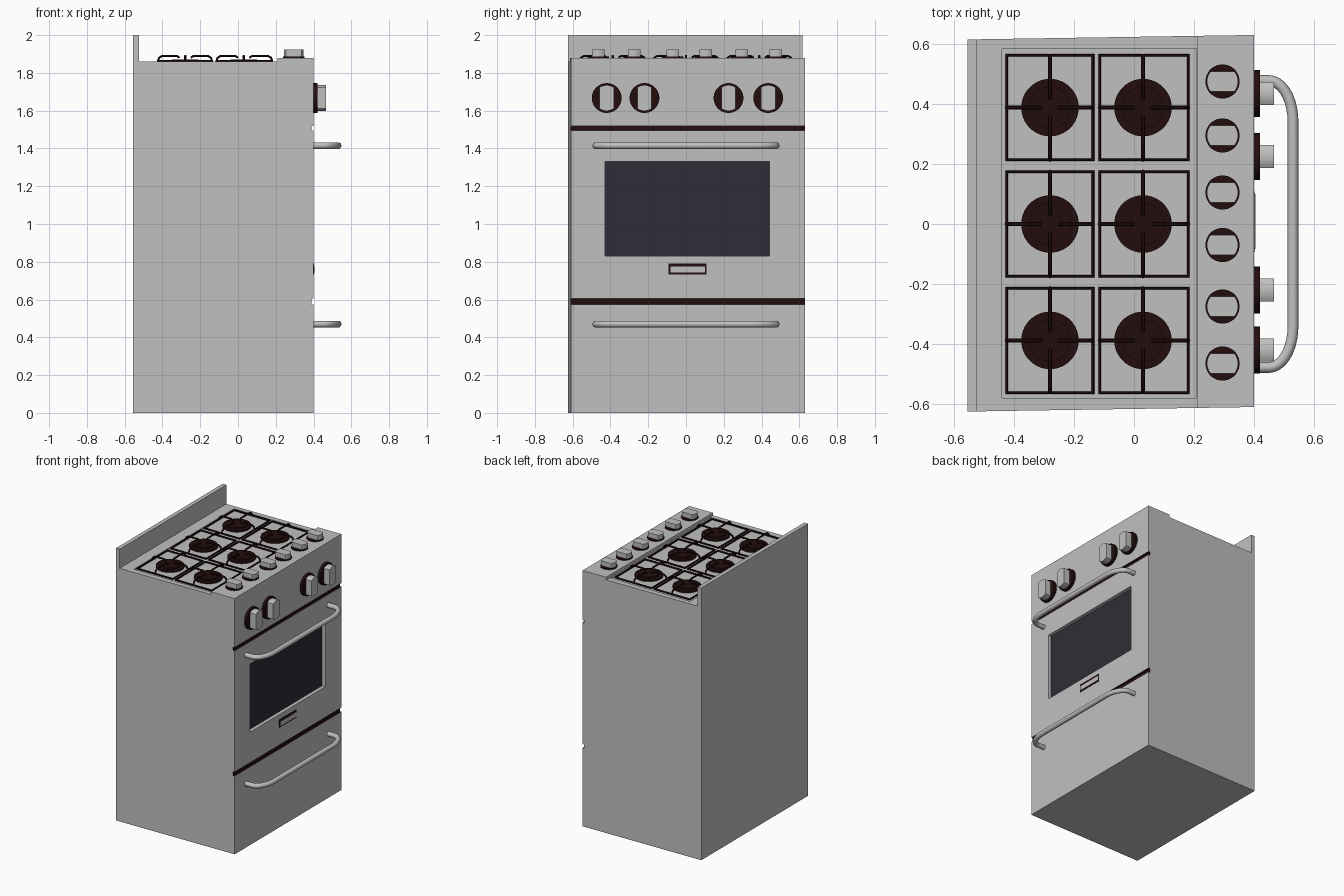
import bpy, bmesh, math
from mathutils import Matrix, Vector

cube = bpy.data.objects.get("Cube")
if cube:
    bpy.data.objects.remove(cube)


def material(name, rgb):
    m = bpy.data.materials.new(name)
    m.use_nodes = True
    m.diffuse_color = (*rgb, 1)
    m.node_tree.nodes["Principled BSDF"].inputs["Base Color"].default_value = (*rgb, 1)
    return m


STEEL = material("brushed steel", (0.53, 0.53, 0.53))
DARK = material("dark iron", (0.017, 0.004, 0.004))
GLASS = material("tinted glass", (0.027, 0.027, 0.038))


def finish(name, bm, *mats):
    bmesh.ops.recalc_face_normals(bm, faces=bm.faces)
    mesh = bpy.data.meshes.new(name)
    bm.to_mesh(mesh)
    bm.free()
    ob = bpy.data.objects.new(name, mesh)
    bpy.context.collection.objects.link(ob)
    for m in mats:
        mesh.materials.append(m)
    return ob


def activate(ob):
    bpy.ops.object.select_all(action='DESELECT')
    ob.select_set(True)
    bpy.context.view_layer.objects.active = ob


def smooth(ob):
    activate(ob)
    bpy.ops.object.shade_smooth_by_angle(angle=math.radians(40))


def box(name, lo, hi, mat):
    lo, hi = Vector(lo), Vector(hi)
    bm = bmesh.new()
    bmesh.ops.create_cube(bm, size=1, matrix=Matrix.Translation((lo + hi) / 2)
                          @ Matrix.Diagonal((*(hi - lo), 1)))
    return finish(name, bm, mat)


def prism(bm, points, offset):
    """Extrude a closed outline along an offset."""
    face = bm.faces.new([bm.verts.new(p) for p in points])
    ext = bmesh.ops.extrude_face_region(bm, geom=[face])
    moved = [v for v in ext["geom"] if isinstance(v, bmesh.types.BMVert)]
    bmesh.ops.translate(bm, vec=offset, verts=moved)


def disc(bm, r, z0, z1, flat=None, centre=(0, 0), sides=32):
    """Round plate, optionally clipped to a half width along y."""
    flat = flat or r
    pts = []
    for i in range(sides):
        a = math.tau * (i + 0.5) / sides
        x, y = r * math.cos(a), r * math.sin(a)
        y = max(-flat, min(flat, y))
        pts.append((centre[0] + x, centre[1] + y, z0))
    # keep only the corner points along the clipped edges
    if flat < r:
        e = math.sqrt(r * r - flat * flat)
        arc = [p for p in pts if abs(p[1] - centre[1]) < flat - 1e-5]
        arc += [(centre[0] + sx * e, centre[1] + sy * flat, z0) for sx in (-1, 1) for sy in (-1, 1)]
        pts = sorted(arc, key=lambda p: math.atan2(p[1] - centre[1], p[0] - centre[0]))
    prism(bm, pts, (0, 0, z1 - z0))


def tubes(name, paths, radius, mat, res):
    """Round bars along (points, closed) paths."""
    cu = bpy.data.curves.new(name, 'CURVE')
    cu.dimensions = '3D'
    cu.bevel_depth, cu.bevel_resolution, cu.use_fill_caps = radius, res, True
    for pts, closed in paths:
        s = cu.splines.new('POLY')
        s.points.add(len(pts) - 1)
        for p, co in zip(s.points, pts):
            p.co = (*co, 1)
        s.use_cyclic_u = closed
    ob = bpy.data.objects.new(name, cu)
    bpy.context.collection.objects.link(ob)
    cu.materials.append(mat)
    activate(ob)
    bpy.ops.object.convert(target='MESH')
    ob = bpy.context.object
    smooth(ob)
    return ob


# Body: one side profile with a back guard, raised control ledge and two door gaps
profile = [(-0.555, 0), (0.4, 0)]
for z0, z1 in ((0.575, 0.605), (1.495, 1.52)):
    profile += [(0.4, z0), (0.388, z0), (0.388, z1), (0.4, z1)]
profile += [(0.4, 1.88), (0.21, 1.88), (0.21, 1.86), (-0.525, 1.86), (-0.525, 2), (-0.555, 2)]
bm = bmesh.new()
prism(bm, [(x, -0.62, z) for x, z in profile], (0, 1.24, 0))
for f in bm.faces:
    f.material_index = int(0.38 < f.calc_center_median().x < 0.399)
for v in bm.verts:  # the carcass is very slightly skewed
    v.co.y += 0.0157 * (v.co.x + 0.555) - 0.005
body = finish("body", bm, STEEL, DARK)

# Recesses for the cooktop and the oven window
for lo, hi in (((-0.44, -0.58, 1.848), (0.209, 0.583, 1.95)),
               ((0.37, -0.43, 0.83), (0.5, 0.443, 1.33))):
    cutter = box("cutter", lo, hi, STEEL)
    cutter.hide_render = True
    mod = body.modifiers.new("recess", 'BOOLEAN')
    mod.operation, mod.solver, mod.object = 'DIFFERENCE', 'EXACT', cutter
    activate(body)
    bpy.ops.object.modifier_apply(modifier=mod.name)
    bpy.data.objects.remove(cutter)

box("oven_window", (0.368, -0.43, 0.83), (0.374, 0.443, 1.33), GLASS)
box("badge_frame", (0.396, -0.093, 0.733), (0.402, 0.108, 0.792), DARK)
box("badge_plate", (0.398, -0.083, 0.743), (0.405, 0.1, 0.775), STEEL)

# Door and drawer handles
for name, z in (("oven_handle", 1.415), ("drawer_handle", 0.47)):
    turn = [math.radians(a) for a in range(0, 91, 10)]
    half = [(0.395, 0.478, z)] + [(0.45 + 0.08 * math.sin(a), 0.34 + 0.138 * math.cos(a), z)
                                 for a in turn]
    path = half + [(x, -y, z) for x, y, z in reversed(half)]
    tubes(name, [(path, False)], 0.018, STEEL, 3)


# Knobs: a dark round base and a grip with two flat sides
def knob(name, matrix, base, grip):
    for part, dims, mat in (("base", base, DARK), ("grip", grip, STEEL)):
        bm = bmesh.new()
        disc(bm, *dims)
        bm.transform(matrix)
        smooth(finish(name + "_" + part, bm, mat))


for i, y in enumerate((-0.465, -0.275, -0.07, 0.105, 0.295, 0.475)):
    knob(f"burner_knob_{i + 1}", Matrix.Translation((0.295, y, 1.88)),
         (0.057, -0.002, 0.008), (0.052, 0.006, 0.043, 0.033))
for i, y in enumerate((-0.42, -0.22, 0.225, 0.435)):
    knob(f"oven_knob_{i + 1}", Matrix.Translation((0.4, y, 1.667)) @ Matrix.Rotation(math.pi / 2, 4, 'Y'),
         (0.079, -0.002, 0.02), (0.068, 0.018, 0.067, 0.038))

# Burners and grates: three rows of two
bars = []
bm = bmesh.new()
for yc in (-0.388, 0, 0.388):
    for xc in (-0.28, 0.03):
        disc(bm, 0.096, 1.846, 1.86, centre=(xc, yc))
        disc(bm, 0.07, 1.858, 1.87, centre=(xc, yc))
        x0, x1 = (-0.424, -0.137) if xc < 0 else (-0.114, 0.181)
        y0, y1 = yc - 0.174, yc + 0.174
        bars.append(([(x, y, 1.862) for x, y in ((x0, y0), (x1, y0), (x1, y1), (x0, y1))], True))
        # fingers rise from the frame and reach over the burner
        for ex, ey in ((x0, yc), (x1, yc), (xc, y0), (xc, y1)):
            edge, mid = Vector((ex, ey, 0)), Vector((xc, yc, 0))
            d = (mid - edge).normalized()
            reach = (mid - edge).length - 0.03
            bars.append(([edge + d * t + Vector((0, 0, z)) for t, z in (
                (0, 1.862), (0.006, 1.88), (0.022, 1.89), (reach - 0.015, 1.89), (reach, 1.88))], False))
smooth(finish("burners", bm, DARK))
tubes("grates", bars, 0.0065, DARK, 1)
